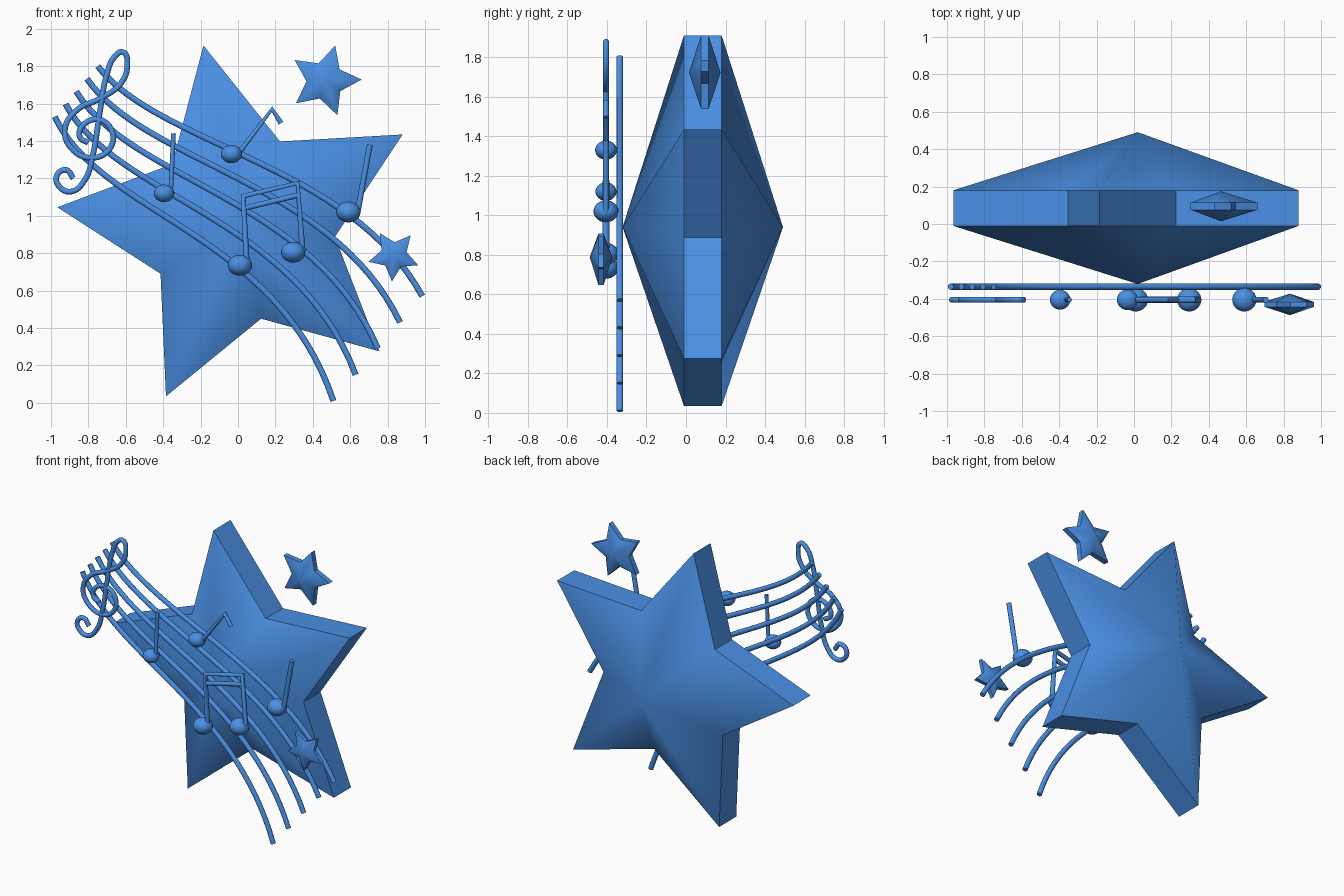
import bpy, bmesh
from math import cos, sin, radians
from mathutils import Vector

if "Cube" in bpy.data.objects:
    bpy.data.objects.remove(bpy.data.objects["Cube"])


def star(name, centre, radius, tip_angle, inner=0.505, rim=0.096, apex=0.409):
    """Double-sided puffed five-point star standing in the xz plane."""
    bm = bmesh.new()
    c = Vector(centre)
    rings = []
    for side in (-1, 1):
        ring = []
        for i in range(10):
            r = radius * (1 if i % 2 == 0 else inner)
            a = radians(tip_angle + 36 * i)
            ring.append(bm.verts.new(c + Vector((r * cos(a), side * rim * radius, r * sin(a)))))
        top = bm.verts.new(c + Vector((0, side * apex * radius, 0)))
        for i in range(10):
            bm.faces.new((ring[i], ring[(i + 1) % 10], top))
        rings.append(ring)
    rim_faces = []
    for i in range(10):
        j = (i + 1) % 10
        rim_faces.append(bm.faces.new((rings[0][i], rings[0][j], rings[1][j], rings[1][i])))
    bmesh.ops.recalc_face_normals(bm, faces=bm.faces)
    for f in bm.faces:
        f.smooth = True
    for f in rim_faces:
        for e in f.edges:
            e.smooth = False
    mesh = bpy.data.meshes.new(name)
    bm.to_mesh(mesh)
    bm.free()
    ob = bpy.data.objects.new(name, mesh)
    bpy.context.collection.objects.link(ob)
    return finish(ob)


def finish(ob):
    ob.data.materials.append(BLUE)
    return ob


def tube(name, pts, y, radius, kind='POLY'):
    """Round tube along (x, z) points; BEZIER takes a smooth path or 4 control points."""
    cu = bpy.data.curves.new(name, 'CURVE')
    cu.dimensions = '3D'
    cu.bevel_depth = radius
    cu.bevel_resolution = 3
    cu.use_fill_caps = True
    cu.resolution_u = 32 if kind == 'CUBIC' else 8
    if kind == 'POLY':
        s = cu.splines.new('POLY')
        s.points.add(len(pts) - 1)
        for p, (x, z) in zip(s.points, pts):
            p.co = (x, y, z, 1)
    else:
        s = cu.splines.new('BEZIER')
        ends = [pts[0], pts[3]] if kind == 'CUBIC' else pts
        s.bezier_points.add(len(ends) - 1)
        for p, (x, z) in zip(s.bezier_points, ends):
            p.co = (x, y, z)
            p.handle_left_type = p.handle_right_type = 'FREE' if kind == 'CUBIC' else 'AUTO'
        if kind == 'CUBIC':
            a, b = s.bezier_points
            a.handle_left, b.handle_right = a.co, b.co
            a.handle_right = (pts[1][0], y, pts[1][1])
            b.handle_left = (pts[2][0], y, pts[2][1])
    ob = bpy.data.objects.new(name, cu)
    bpy.context.collection.objects.link(ob)
    bpy.ops.object.select_all(action='DESELECT')
    ob.select_set(True)
    bpy.context.view_layer.objects.active = ob
    bpy.ops.object.convert(target='MESH')
    ob = bpy.context.object
    ob.name = name
    bpy.ops.object.shade_smooth_by_angle(angle=radians(50))
    ob.data.materials.clear()
    return finish(ob)


def head(name, x, z, r):
    bpy.ops.mesh.primitive_uv_sphere_add(segments=24, ring_count=16, radius=r, location=(x, NOTE_Y, z))
    ob = bpy.context.object
    ob.name = name
    ob.scale = (1.03, 1, 0.88)
    bpy.ops.object.shade_smooth()
    return finish(ob)


BLUE = bpy.data.materials.new("blue")
BLUE.diffuse_color = (0.07, 0.28, 0.78, 1)
BLUE.use_nodes = True
BLUE.node_tree.nodes["Principled BSDF"].inputs["Base Color"].default_value = BLUE.diffuse_color
NOTE_Y, STAFF_Y = -0.405, -0.335

# Stars
star("big_star", (0.02, 0.085, 0.94), 0.992, 101.9)
star("upper_small_star", (0.465, 0.095, 1.722), 0.196, 73.8)
star("lower_small_star", (0.833, -0.43, 0.788), 0.14, -94)

# Five staff lines, blended between the lowest and highest line
low = [(-0.98, 1.53), (-0.73, 1.00), (0.21, 0.91), (0.51, 0.01)]
high = [(-0.75, 1.80), (-0.42, 1.37), (0.60, 1.28), (0.985, 0.57)]
for i in range(5):
    t = i / 4
    pts = [tuple(Vector(a).lerp(Vector(b), t)) for a, b in zip(low, high)]
    tube(f"staff_line_{i + 1}", pts, STAFF_Y, 0.017, 'CUBIC')

# Treble clef
clef = [(-0.88, 1.20), (-0.92, 1.245), (-0.97, 1.21), (-0.95, 1.15), (-0.89, 1.13),
        (-0.82, 1.19), (-0.775, 1.33), (-0.74, 1.545), (-0.70, 1.76), (-0.66, 1.85),
        (-0.615, 1.875), (-0.592, 1.81), (-0.625, 1.71), (-0.74, 1.625), (-0.855, 1.57),
        (-0.925, 1.465), (-0.89, 1.36), (-0.78, 1.31), (-0.685, 1.36), (-0.675, 1.455),
        (-0.75, 1.515), (-0.835, 1.475), (-0.845, 1.42), (-0.80, 1.39)]
tube("treble_clef", clef, NOTE_Y, 0.016, 'AUTO')

# Note heads
for i, (x, z, r) in enumerate([(-0.395, 1.12, 0.053), (-0.035, 1.33, 0.055), (0.01, 0.735, 0.063),
                               (0.295, 0.805, 0.063), (0.59, 1.02, 0.063)]):
    head(f"note_head_{i + 1}", x, z, r)

# Stems, flag and beams
tube("left_stem", [(-0.36, 1.12), (-0.345, 1.44)], NOTE_Y, 0.013)
tube("flagged_stem", [(0.0, 1.33), (0.182, 1.57), (0.23, 1.495)], NOTE_Y, 0.015)
tube("right_stem", [(0.64, 1.02), (0.705, 1.38)], NOTE_Y, 0.016)
tube("beamed_stems", [(0.047, 0.74), (0.028, 1.105), (0.318, 1.175), (0.345, 0.81)], NOTE_Y, 0.017)
tube("lower_beam", [(0.032, 1.04), (0.322, 1.11)], NOTE_Y, 0.015)
